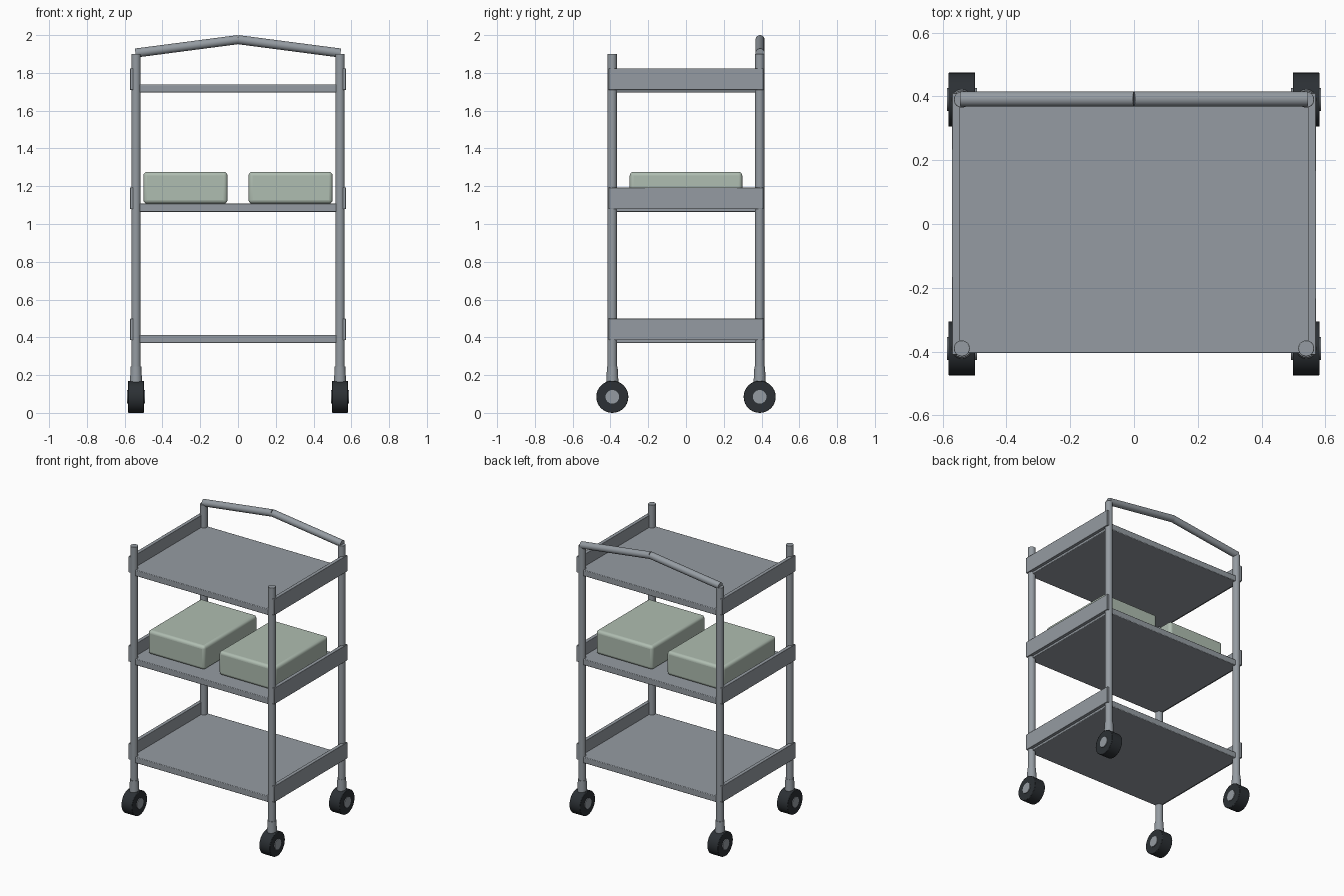
import bpy, math
from mathutils import Vector

if "Cube" in bpy.data.objects:
    bpy.data.objects.remove(bpy.data.objects["Cube"])


def material(name, rgb):
    m = bpy.data.materials.new(name)
    m.diffuse_color = (*rgb, 1)
    m.use_nodes = True
    m.node_tree.nodes["Principled BSDF"].inputs["Base Color"].default_value = m.diffuse_color
    return m


STEEL = material("steel", (0.30, 0.33, 0.36))
RUBBER = material("rubber", (0.025, 0.03, 0.035))
GREEN = material("pale_green", (0.43, 0.51, 0.44))


def finish(ob, name, mat, bevel, segments):
    ob.name = name
    ob.data.materials.append(mat)
    if bevel:
        b = ob.modifiers.new("bevel", 'BEVEL')
        b.width, b.segments = bevel, segments
        b.limit_method = 'ANGLE'
    bpy.ops.object.shade_smooth_by_angle(angle=math.radians(35))
    return ob


def box(name, loc, size, mat=STEEL, bevel=0.004, segments=2):
    bpy.ops.mesh.primitive_cube_add(size=1, location=loc)
    ob = bpy.context.object
    ob.scale = size
    bpy.ops.object.transform_apply(location=False, rotation=False, scale=True)
    return finish(ob, name, mat, bevel, segments)


def rod(name, a, b, r1, r2=None, mat=STEEL, bevel=0, sides=32):
    a, b = Vector(a), Vector(b)
    d = b - a
    bpy.ops.mesh.primitive_cone_add(vertices=sides, radius1=r1, radius2=r2 or r1,
                                    depth=d.length, location=(a + b) / 2,
                                    rotation=d.to_track_quat('Z', 'Y').to_euler())
    return finish(bpy.context.object, name, mat, bevel, 2)


PX, PY = 0.54, 0.39

# Corner posts with casters
for sx in (-1, 1):
    for sy in (-1, 1):
        x, y = sx * PX, sy * PY
        rod("corner_post", (x, y, 0.17), (x, y, 1.90), 0.025, bevel=0.002)
        rod("caster_collar", (x, y, 0.15), (x, y, 0.245), 0.033, 0.028)
        rod("wheel", (x - 0.042, y, 0.085), (x + 0.042, y, 0.085), 0.085,
            mat=RUBBER, bevel=0.003)
        rod("wheel_hub", (x - 0.047, y, 0.085), (x + 0.047, y, 0.085), 0.036)

# Shelves with side rails
for z in (0.392, 1.086, 1.717):
    box("shelf", (0, 0, z), (1.10, 0.81, 0.043))
    for sx in (-1, 1):
        box("side_rail", (sx * 0.558, 0, z + 0.05), (0.026, 0.82, 0.114), bevel=0.002)

# Peaked push handle on the back posts
for sx in (-1, 1):
    rod("push_handle", (sx * 0.543, PY + 0.002, 1.905), (0, PY + 0.002, 1.976), 0.024)

# Two boxes on the middle shelf
for sx in (-1, 1):
    box("storage_box", (sx * 0.278, 0, 1.192), (0.445, 0.596, 0.168),
        GREEN, bevel=0.02, segments=4)
